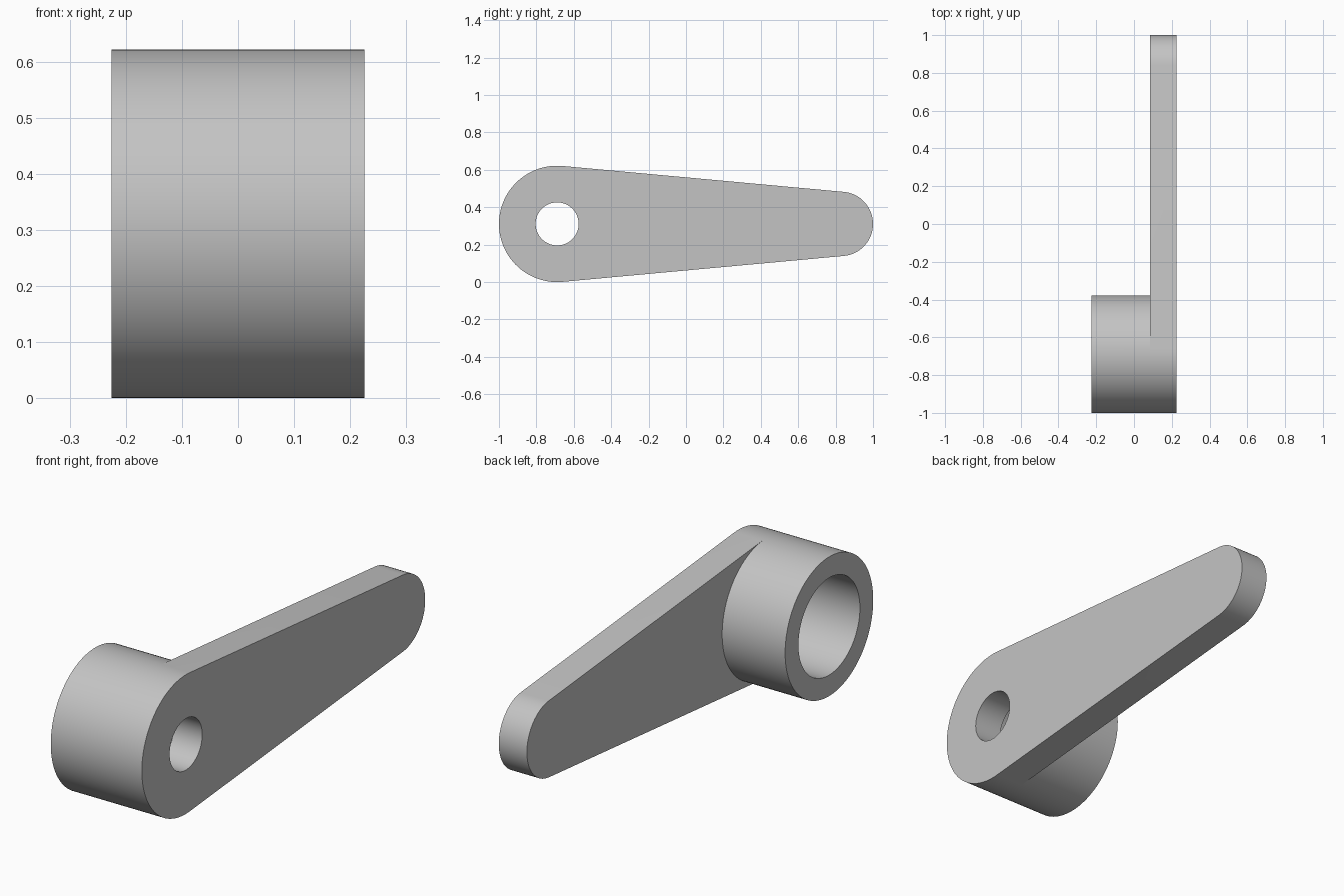
import bpy
import bmesh
from math import acos, cos, sin, pi

cube = bpy.data.objects.get("Cube")
if cube:
    bpy.data.objects.remove(cube, do_unlink=True)

# Main dimensions
HUB_Y, HUB_R = -0.689, 0.311
TIP_R = 0.172
TIP_Y = 1.0 - TIP_R
BORE_R, HOLE_R = 0.217, 0.115
MID_Z = HUB_R
X_BACK, X_STEP, X_FACE = -0.225, 0.086, 0.225

# Angle at which the straight arm edges touch both round ends
TANGENT = acos((HUB_R - TIP_R) / (TIP_Y - HUB_Y))
BACK_SEGS, FRONT_SEGS, TIP_SEGS = 48, 52, 32


def spread(start, end, count):
    return [start + (end - start) * i / count for i in range(count + 1)]


# Hub angles run from the upper tangent over the front to the lower tangent, then back
front_arc = spread(TANGENT, 2 * pi - TANGENT, FRONT_SEGS)
inner_arc = spread(2 * pi - TANGENT, 2 * pi + TANGENT, BACK_SEGS)
hub_angles = front_arc + inner_arc[1:-1]
tip_angles = spread(-TANGENT, TANGENT, TIP_SEGS)

bm = bmesh.new()


def arc(x, y, radius, angles):
    return [bm.verts.new((x, y + radius * cos(a), MID_Z + radius * sin(a)))
            for a in angles]


def bridge(a, b, closed=True):
    n = len(a)
    for i in range(n if closed else n - 1):
        j = (i + 1) % n
        bm.faces.new((a[i], a[j], b[j], b[i]))


# Loops of the hub, the bore and the small pin hole
hub_back, hub_step, hub_face = [arc(x, HUB_Y, HUB_R, hub_angles)
                                for x in (X_BACK, X_STEP, X_FACE)]
bore_back, bore_floor = [arc(x, HUB_Y, BORE_R, hub_angles) for x in (X_BACK, X_STEP)]
hole_floor, hole_face = [arc(x, HUB_Y, HOLE_R, hub_angles) for x in (X_STEP, X_FACE)]
tip_step, tip_face = [arc(x, TIP_Y, TIP_R, tip_angles) for x in (X_STEP, X_FACE)]

# Hub: outer wall, end ring, bore wall, bore floor, pin hole, outer face
bridge(hub_back, hub_step)
bridge(hub_back, bore_back)
bridge(bore_back, bore_floor)
bridge(bore_floor, hole_floor)
bridge(hole_floor, hole_face)
bridge(hole_face, hub_face)
bridge(hub_step[:FRONT_SEGS + 1], hub_face[:FRONT_SEGS + 1], closed=False)

# Arm: both flat sides, then the rim with the rounded tip
for hub, tip in ((hub_step, tip_step), (hub_face, tip_face)):
    inner = hub[FRONT_SEGS:] + hub[:1]
    bm.faces.new(tip + inner[::-1])
rim_step = [hub_step[FRONT_SEGS]] + tip_step + [hub_step[0]]
rim_face = [hub_face[FRONT_SEGS]] + tip_face + [hub_face[0]]
bridge(rim_step, rim_face, closed=False)

bmesh.ops.recalc_face_normals(bm, faces=bm.faces)
mesh = bpy.data.meshes.new("lever_arm")
bm.to_mesh(mesh)
bm.free()

lever = bpy.data.objects.new("lever_arm", mesh)
bpy.context.collection.objects.link(lever)

# Plain grey metal
grey = bpy.data.materials.new("plain_grey")
grey.use_nodes = True
color = (0.55, 0.55, 0.55, 1.0)
grey.diffuse_color = color
grey.node_tree.nodes["Principled BSDF"].inputs["Base Color"].default_value = color
mesh.materials.append(grey)

bpy.ops.object.select_all(action="DESELECT")
lever.select_set(True)
bpy.context.view_layer.objects.active = lever
bpy.ops.object.shade_smooth_by_angle(angle=pi / 6)
